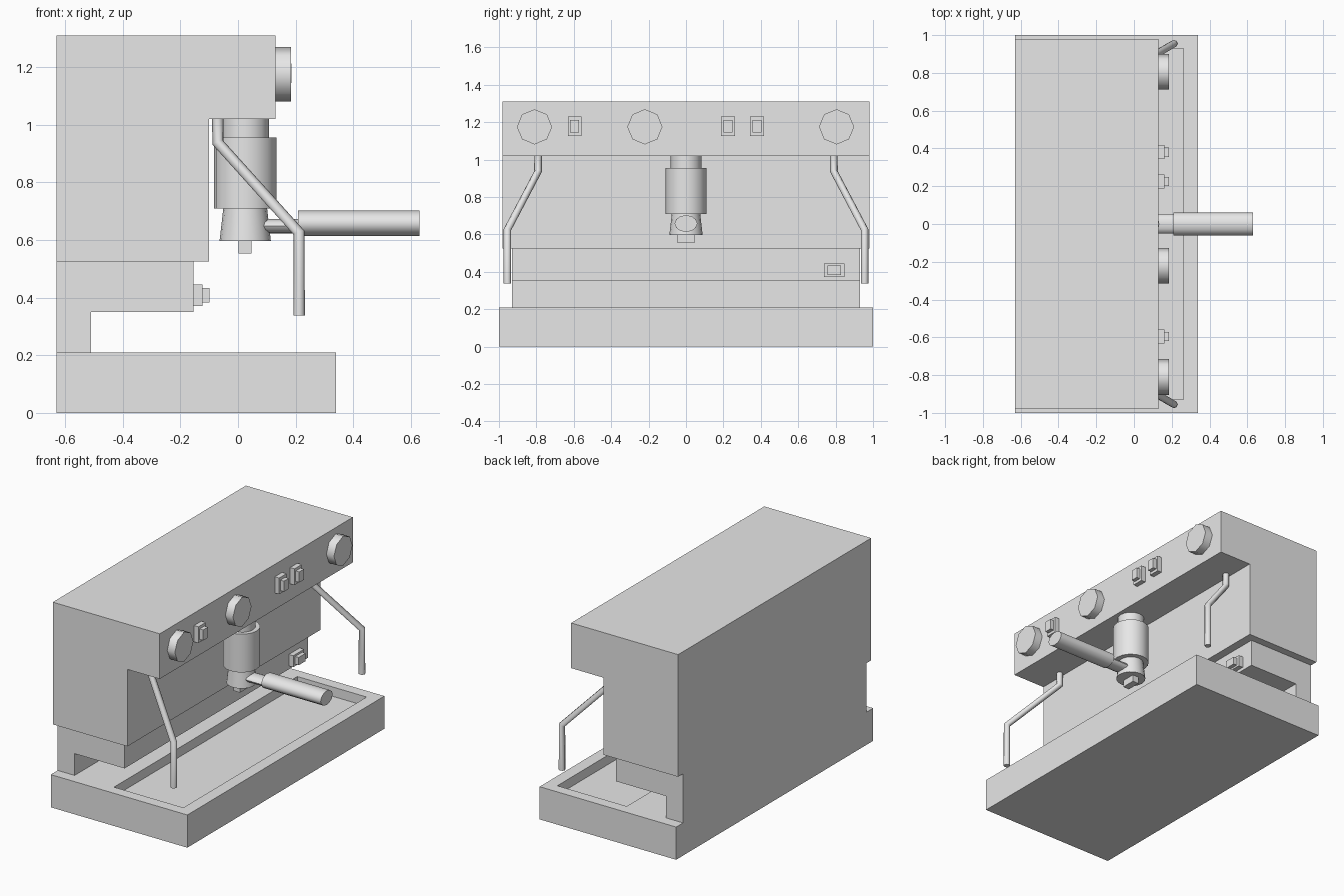
import bpy, bmesh, math
from mathutils import Matrix, Vector

if "Cube" in bpy.data.objects:
    bpy.data.objects.remove(bpy.data.objects["Cube"])

grey = bpy.data.materials.new("plain grey")
grey.diffuse_color = (0.8, 0.8, 0.8, 1)
grey.use_nodes = True
grey.node_tree.nodes["Principled BSDF"].inputs["Base Color"].default_value = grey.diffuse_color


def add_mesh(name, bm, smooth=False):
    bmesh.ops.recalc_face_normals(bm, faces=bm.faces)
    me = bpy.data.meshes.new(name)
    bm.to_mesh(me)
    bm.free()
    me.materials.append(grey)
    ob = bpy.data.objects.new(name, me)
    bpy.context.collection.objects.link(ob)
    if smooth:
        smooth_object(ob)
    return ob


def smooth_object(ob):
    bpy.ops.object.select_all(action='DESELECT')
    ob.select_set(True)
    bpy.context.view_layer.objects.active = ob
    bpy.ops.object.shade_smooth_by_angle(angle=math.radians(50))


def box_bm(lo, hi):
    lo, hi = Vector(lo), Vector(hi)
    bm = bmesh.new()
    bmesh.ops.create_cube(bm, size=1, matrix=Matrix.Translation((lo + hi) / 2)
                          @ Matrix.Diagonal((*(hi - lo), 1)))
    return bm


def box(name, lo, hi):
    return add_mesh(name, box_bm(lo, hi))


def prism(name, profile, half_width):
    """Side profile (x, z) extruded across y."""
    bm = bmesh.new()
    face = bm.faces.new([bm.verts.new((x, -half_width, z)) for x, z in profile])
    ext = bmesh.ops.extrude_face_region(bm, geom=[face])
    verts = [g for g in ext["geom"] if isinstance(g, bmesh.types.BMVert)]
    bmesh.ops.translate(bm, verts=verts, vec=(0, 2 * half_width, 0))
    return add_mesh(name, bm)


def cone_z(name, x, z0, z1, r0, r1, sides=16):
    bm = bmesh.new()
    bmesh.ops.create_cone(bm, cap_ends=True, segments=sides, radius1=r0, radius2=r1,
                          depth=z1 - z0, matrix=Matrix.Translation((x, 0, (z0 + z1) / 2)))
    return add_mesh(name, bm, True)


def rod_x(name, x0, x1, y, z, ry, rz, sides):
    """Round or oval rod lying along x."""
    bm = bmesh.new()
    m = (Matrix.Translation(((x0 + x1) / 2, y, z)) @ Matrix.Diagonal((1, ry, rz, 1))
         @ Matrix.Rotation(math.pi / 2, 4, 'Y'))
    bmesh.ops.create_cone(bm, cap_ends=True, segments=sides, radius1=1, radius2=1,
                          depth=x1 - x0, matrix=m)
    return add_mesh(name, bm, True)


# Base with sunken drip tray
bm = box_bm((-0.63, -1, 0), (0.34, 1, 0.21))
top = max(bm.faces, key=lambda f: f.calc_center_median().z)
bmesh.ops.inset_region(bm, faces=[top], thickness=0.05)
for v in top.verts:
    v.co.x = -0.23 if v.co.x < 0 else 0.263
    v.co.y = math.copysign(0.93, v.co.y)
ext = bmesh.ops.extrude_discrete_faces(bm, faces=[top])
bmesh.ops.translate(bm, verts=ext["faces"][0].verts, vec=(0, 0, -0.06))
# Re-join the recess walls to the rim
bmesh.ops.remove_doubles(bm, verts=bm.verts, dist=0.0001)
add_mesh("drip_tray_base", bm)

# Housing
prism("upper_body", [(-0.63, 0.525), (-0.10, 0.525), (-0.10, 1.02), (0.13, 1.02),
                     (0.13, 1.31), (-0.63, 1.31)], 0.98)
prism("lower_body", [(-0.63, 0.21), (-0.51, 0.21), (-0.51, 0.35), (-0.155, 0.35),
                     (-0.155, 0.525), (-0.63, 0.525)], 0.93)

# Brew group and filter holder
cone_z("group_neck", 0.025, 0.95, 1.02, 0.082, 0.082)
cone_z("group_head", 0.025, 0.71, 0.955, 0.109, 0.109)
cone_z("filter_basket", 0.025, 0.597, 0.71, 0.089, 0.076)
box("spout", (0.002, -0.046, 0.553), (0.047, 0.046, 0.6))
rod_x("handle_neck", 0.06, 0.22, 0, 0.648, 0.05, 0.025, 12)
rod_x("handle_grip", 0.208, 0.63, 0, 0.658, 0.061, 0.045, 12)

# Control knobs
for i, y in enumerate((-0.81, -0.22, 0.805)):
    rod_x(f"knob_{i + 1}", 0.13, 0.184, y, 1.175, 0.094, 0.094, 8)


# Rocker switches: plate plus raised button
def switch(name, x, y, z, hy, hz, by, bz):
    box(name + "_plate", (x, y - hy, z - hz), (x + 0.031, y + hy, z + hz))
    box(name + "_button", (x + 0.031, y - by, z - bz), (x + 0.056, y + by, z + bz))


for i, y in enumerate((-0.595, 0.225, 0.38)):
    switch(f"switch_{i + 1}", 0.13, y, 1.178, 0.037, 0.052, 0.024, 0.034)
switch("power_switch", -0.155, 0.793, 0.408, 0.055, 0.037, 0.036, 0.025)

# Steam wands, mirrored left and right
for side, s in (("left", -1), ("right", 1)):
    cu = bpy.data.curves.new(f"steam_wand_{side}", 'CURVE')
    cu.dimensions = '3D'
    cu.bevel_depth = 0.02
    cu.bevel_resolution = 2
    cu.use_fill_caps = True
    path = [(-0.07, 0.79, 1.025), (-0.07, 0.79, 0.938), (0.212, 0.955, 0.625),
            (0.212, 0.955, 0.338)]
    sp = cu.splines.new('POLY')
    sp.points.add(len(path) - 1)
    for p, (x, y, z) in zip(sp.points, path):
        p.co = (x, s * y, z, 1)
    cu.materials.append(grey)
    ob = bpy.data.objects.new(f"steam_wand_{side}", cu)
    bpy.context.collection.objects.link(ob)
    bpy.ops.object.select_all(action='DESELECT')
    ob.select_set(True)
    bpy.context.view_layer.objects.active = ob
    bpy.ops.object.convert(target='MESH')
    smooth_object(bpy.context.view_layer.objects.active)
